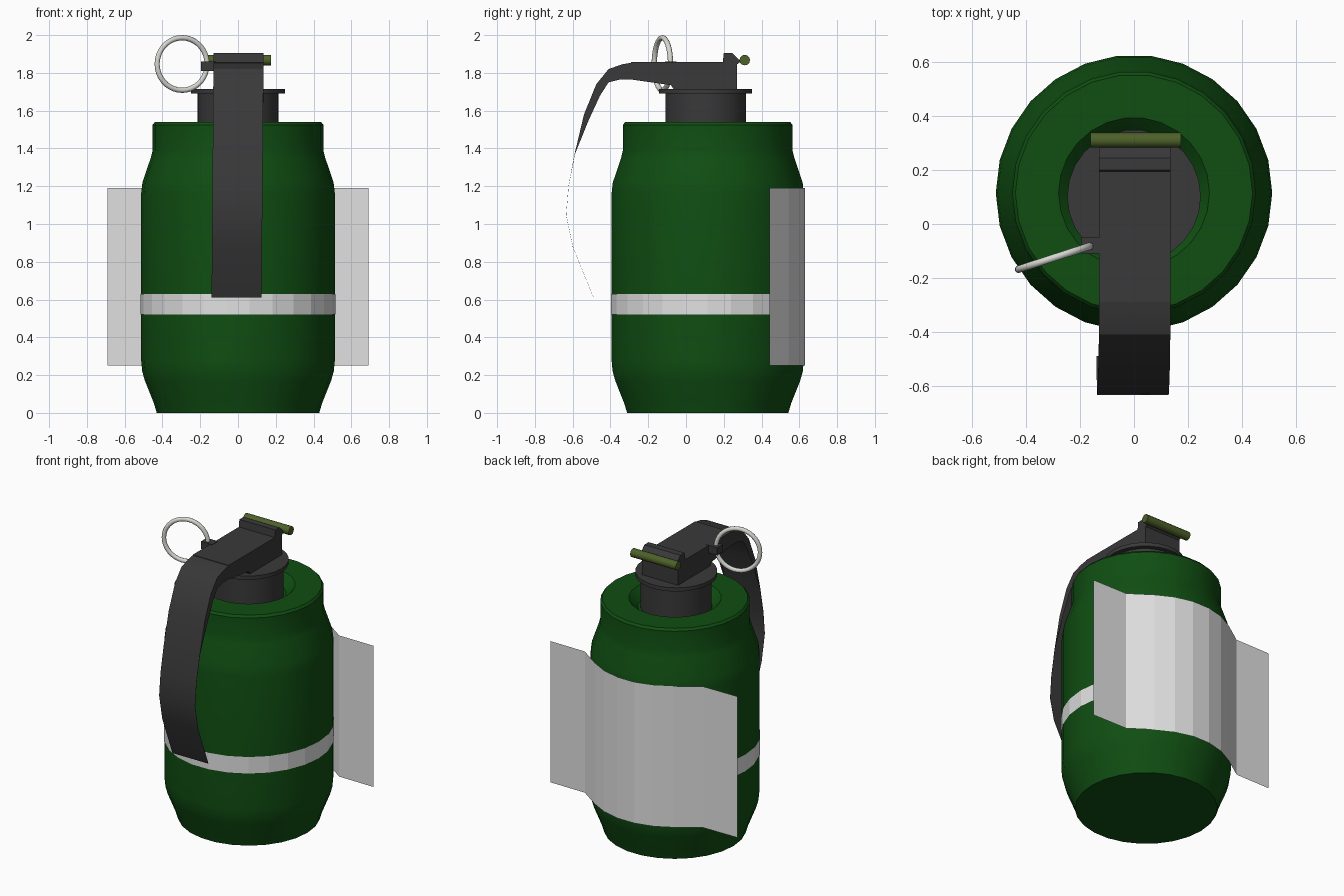
import bpy, math
from math import sin, cos, radians, tau
from mathutils import Vector

cube = bpy.data.objects.get("Cube")
if cube:
    bpy.data.objects.remove(cube, do_unlink=True)

AXIS_Y = 0.115   # the body axis sits slightly behind the origin


def material(name, rgb, rough=0.6):
    m = bpy.data.materials.new(name)
    m.use_nodes = True
    m.diffuse_color = (*rgb, 1)
    bsdf = m.node_tree.nodes["Principled BSDF"]
    bsdf.inputs["Base Color"].default_value = (*rgb, 1)
    bsdf.inputs["Roughness"].default_value = rough
    return m


GREEN = material("dark green", (0.005, 0.076, 0.006))
WHITE = material("label white", (0.75, 0.75, 0.75))
DARK = material("charcoal metal", (0.041, 0.041, 0.043))
OLIVE = material("olive pin", (0.075, 0.12, 0.022))
SILVER = material("silver ring", (0.68, 0.68, 0.64))


def finish(ob, mat, smooth=None):
    ob.data.materials.append(mat)
    if smooth:
        bpy.ops.object.select_all(action='DESELECT')
        ob.select_set(True)
        bpy.context.view_layer.objects.active = ob
        bpy.ops.object.shade_smooth_by_angle(angle=radians(smooth))
    return ob


def mesh_object(name, verts, faces, mat, smooth=None):
    me = bpy.data.meshes.new(name)
    me.from_pydata(verts, [], faces)
    me.update()
    ob = bpy.data.objects.new(name, me)
    bpy.context.collection.objects.link(ob)
    return finish(ob, mat, smooth)


def lathe(name, profile, mat, sides=26, y=AXIS_Y, smooth=35, caps=True):
    """Turn (radius, z) points, listed from bottom to top, about a vertical axis."""
    verts = [(r * cos(tau * i / sides), y + r * sin(tau * i / sides), z)
             for r, z in profile for i in range(sides)]
    faces = []
    for k in range(len(profile) - 1):
        a, b = k * sides, (k + 1) * sides
        for i in range(sides):
            j = (i + 1) % sides
            faces.append((a + i, a + j, b + j, b + i))
    if caps:
        faces.append(tuple(reversed(range(sides))))
        faces.append(tuple(range(len(verts) - sides, len(verts))))
    return mesh_object(name, verts, faces, mat, smooth)


def loft(name, rows, mat, smooth=None):
    """Skin an open sheet through equal rows of points."""
    n = len(rows[0])
    faces = [(a * n + i, a * n + i + 1, (a + 1) * n + i + 1, (a + 1) * n + i)
             for a in range(len(rows) - 1) for i in range(n - 1)]
    return mesh_object(name, [p for row in rows for p in row], faces, mat, smooth)


def extrude_x(name, outline, x0, x1, mat):
    """Extrude a (y, z) outline sideways into a closed solid."""
    n = len(outline)
    verts = [(x, y, z) for x in (x0, x1) for y, z in outline]
    faces = [(i, (i + 1) % n, n + (i + 1) % n, n + i) for i in range(n)]
    faces += [tuple(reversed(range(n))), tuple(range(n, 2 * n))]
    return mesh_object(name, verts, faces, mat)


# Canister with a shoulder and a sunken top
lathe("body", [(0.43, 0), (0.445, 0.05), (0.493, 0.17), (0.507, 0.22), (0.513, 0.28),
               (0.513, 1.16), (0.506, 1.22), (0.462, 1.35), (0.452, 1.39),
               (0.452, 1.525), (0.44, 1.54), (0.28, 1.54), (0.265, 1.525),
               (0.225, 1.48)], GREEN)
lathe("band", [(0.5155, 0.52), (0.5155, 0.63)], WHITE, smooth=None, caps=False)

# Wrapped label with two flat wings
half = [(0.515 * sin(radians(a)), AXIS_Y + 0.519 * cos(radians(a)))
        for a in (6.92, 20.77, 34.6)]
half += [(0.435, 0.444), (0.69, 0.442)]
path = [(-x, y) for x, y in reversed(half)] + half
loft("label", [[(x, y, z) for x, y in path] for z in (1.19, 0.25)], WHITE)

# Neck and flange
lathe("neck", [(0.215, 1.47), (0.215, 1.695)], DARK, y=0.105)
lathe("neck_flange", [(0.248, 1.69), (0.248, 1.715)], DARK, y=0.102)

# Fuze head with the hinge lug on top
extrude_x("fuze_head", [(-0.29, 1.765), (-0.08, 1.735), (-0.06, 1.705), (0.27, 1.705),
                        (0.27, 1.845), (0.29, 1.86), (0.245, 1.905), (0.2, 1.905),
                        (0.195, 1.857), (-0.29, 1.857)], -0.13, 0.135, DARK)

# Safety lever: a channel whose side lips fade into a thin strip
stations = [((-0.27, 1.857), (-0.27, 1.765)), ((-0.34, 1.845), (-0.35, 1.765)),
            ((-0.41, 1.82), (-0.41, 1.75)), ((-0.475, 1.74), (-0.455, 1.68)),
            ((-0.54, 1.58), (-0.515, 1.55)), ((-0.59, 1.37), (-0.588, 1.37)),
            ((-0.622, 1.2), (-0.621, 1.2)), ((-0.635, 1.05), (-0.634, 1.05)),
            ((-0.6, 0.88), (-0.599, 0.88)), ((-0.49, 0.61), (-0.489, 0.61))]
rows = []
for outer, lip in stations:
    lean = 0.01 * (1.857 - outer[1]) / 1.25
    left, right = -0.13 - lean, 0.135 - lean
    rows.append([(left, *lip), (left, *outer), (right, *outer), (right, *lip)])
loft("safety_lever", rows, DARK, smooth=30)

# Hinge pin
bpy.ops.mesh.primitive_cylinder_add(vertices=12, radius=0.028, depth=0.335,
                                    location=(0.007, 0.311, 1.868),
                                    rotation=(0, radians(90), 0))
bpy.context.object.name = "hinge_pin"
finish(bpy.context.object, OLIVE, 35)

# Pull ring and the stub that holds it
bpy.ops.mesh.primitive_cube_add(size=1, location=(-0.155, -0.08, 1.835))
stub = bpy.context.object
stub.name = "ring_stub"
stub.scale = (0.08, 0.06, 0.05)
finish(stub, DARK)
bpy.ops.mesh.primitive_torus_add(major_radius=0.139, minor_radius=0.014,
                                 major_segments=36, minor_segments=10,
                                 location=(-0.296, -0.125, 1.847),
                                 rotation=(radians(90), 0, radians(18)))
bpy.context.object.name = "pull_ring"
finish(bpy.context.object, SILVER, 60)
